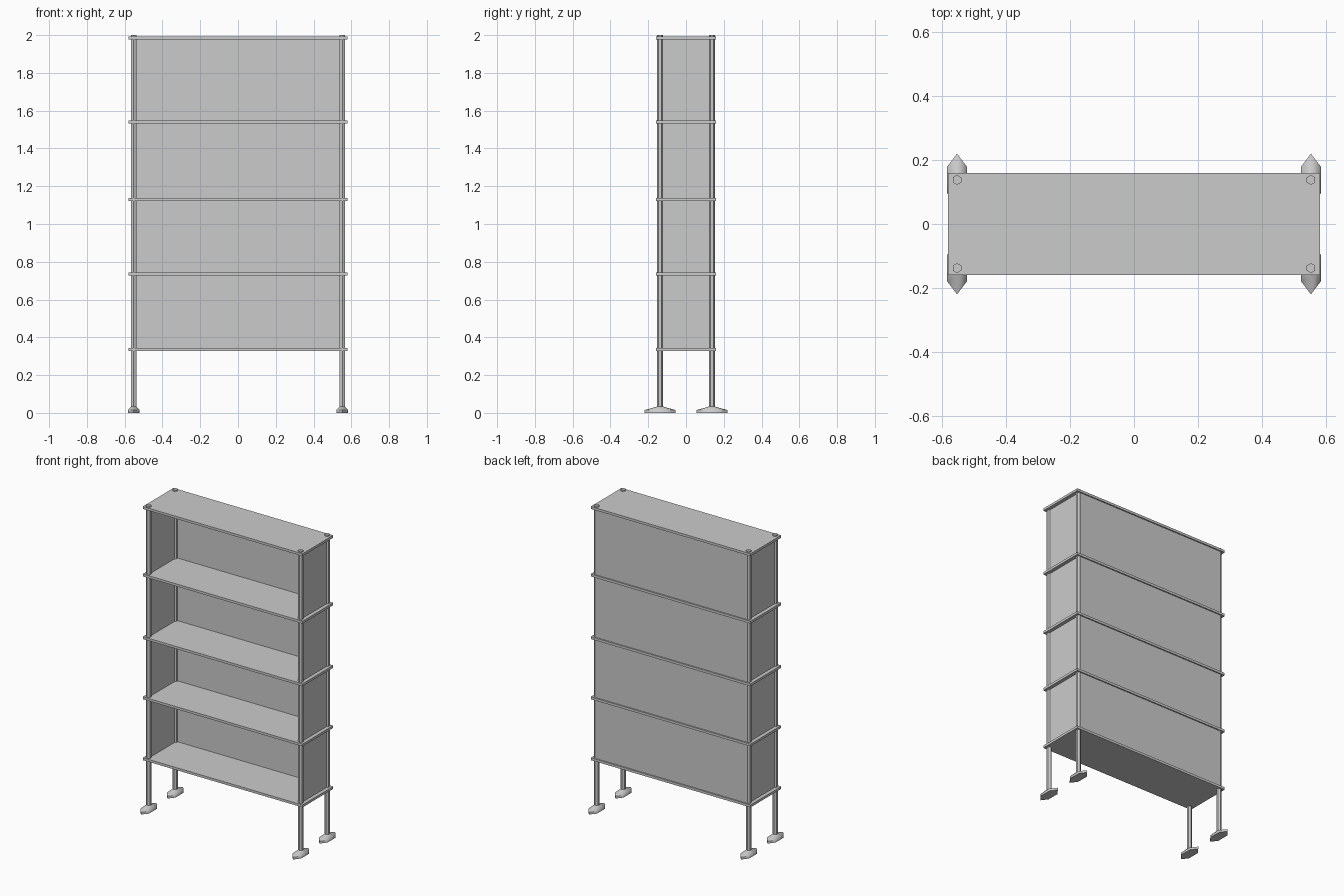
import bpy, math

if "Cube" in bpy.data.objects:
    bpy.data.objects.remove(bpy.data.objects["Cube"])

PX, PY = 0.552, 0.1375      # post positions
PR = 0.0155                 # post radius
SHELF_Z = [0.335, 0.735, 1.13, 1.541, 1.984]
T = 0.016                   # shelf thickness


def box(name, lo, hi):
    size = [b - a for a, b in zip(lo, hi)]
    mid = [(a + b) / 2 for a, b in zip(lo, hi)]
    bpy.ops.mesh.primitive_cube_add(size=1, location=mid)
    ob = bpy.context.object
    ob.name = name
    ob.scale = size
    bpy.ops.object.transform_apply(location=False, rotation=False, scale=True)
    return ob


def hex_loft(name, x, y, rings, angle):
    """Hexagonal loft; each ring is (radius x, radius y, z), pointed along y."""
    verts = [(rx * math.sin(i * math.pi / 3), ry * math.cos(i * math.pi / 3), z)
             for rx, ry, z in rings for i in range(6)]
    faces = [tuple(range(6)), tuple(reversed(range(len(verts) - 6, len(verts))))]
    for r in range(len(rings) - 1):
        for i in range(6):
            a, b = r * 6 + i, r * 6 + (i + 1) % 6
            faces.append((b, a, a + 6, b + 6))
    me = bpy.data.meshes.new(name)
    me.from_pydata(verts, [], faces)
    ob = bpy.data.objects.new(name, me)
    ob.location = (x, y, 0)
    bpy.context.collection.objects.link(ob)
    bpy.ops.object.select_all(action='DESELECT')
    ob.select_set(True)
    bpy.context.view_layer.objects.active = ob
    bpy.ops.object.shade_smooth_by_angle(angle=math.radians(angle))
    return ob


# shelves
for n, z in enumerate(SHELF_Z):
    box(f"shelf_{n + 1}", (-0.58, -0.159, z - T / 2), (0.58, 0.159, z + T / 2))

# back and side panels between each pair of shelves
for n in range(len(SHELF_Z) - 1):
    z0, z1 = SHELF_Z[n] + T / 2, SHELF_Z[n + 1] - T / 2
    box(f"back_panel_{n + 1}", (-PX, PY + 0.006, z0), (PX, PY + 0.0135, z1))
    for side, s in (("left", -1), ("right", 1)):
        box(f"{side}_panel_{n + 1}", (s * PX - 0.004, -PY, z0), (s * PX + 0.004, PY, z1))

# posts and feet at the four corners
for side, sx in (("left", -1), ("right", 1)):
    for end, sy in (("front", -1), ("back", 1)):
        x, y = sx * PX, sy * PY
        hex_loft(f"{end}_{side}_post", x, y,
                 [(PR, PR, 0.02), (PR, PR, 2.0)], 30)
        hex_loft(f"{end}_{side}_foot", x, y,
                 [(0.036, 0.082, 0), (0.036, 0.082, 0.015), (0.02, 0.024, 0.031),
                  (PR, PR, 0.034)], 65)
